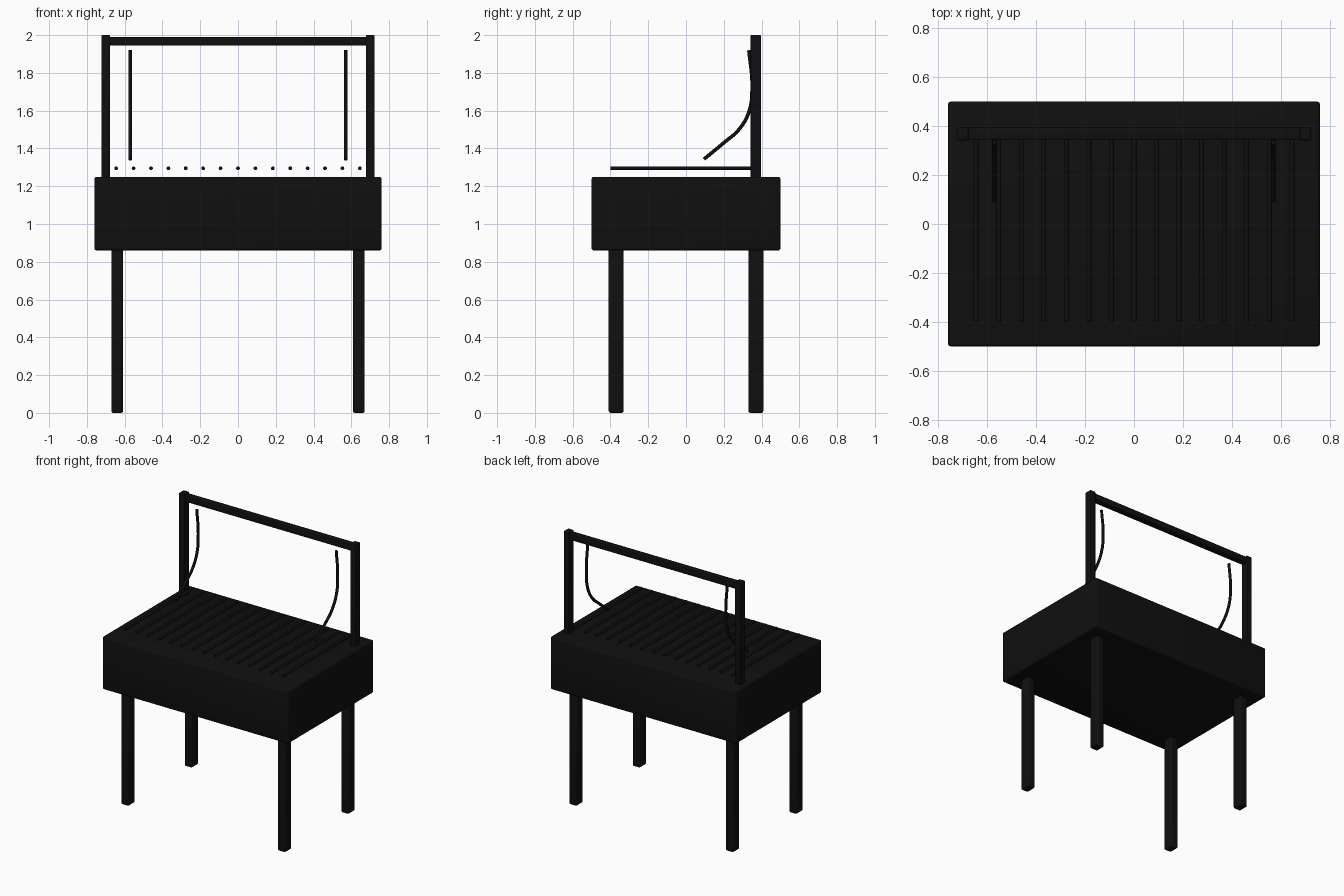
import bpy
import bmesh
from mathutils import Matrix, Vector

default = bpy.data.objects.get("Cube")
if default:
    bpy.data.objects.remove(default, do_unlink=True)

# Single black finish
black = bpy.data.materials.new("black_finish")
black.use_nodes = True
colour = (0.005, 0.005, 0.005, 1)
black.diffuse_color = colour
black.node_tree.nodes["Principled BSDF"].inputs["Base Color"].default_value = colour


def smooth(obj):
    bpy.ops.object.select_all(action="DESELECT")
    obj.select_set(True)
    bpy.context.view_layer.objects.active = obj
    bpy.ops.object.shade_smooth_by_angle()


def finish(name, data):
    obj = bpy.data.objects.new(name, data)
    data.materials.append(black)
    bpy.context.collection.objects.link(obj)
    return obj


def box(name, low, high, bevel):
    """Rounded-edge block between two corners."""
    low, high = Vector(low), Vector(high)
    bm = bmesh.new()
    bmesh.ops.create_cube(bm, size=1)
    bmesh.ops.scale(bm, vec=high - low, verts=bm.verts)
    bmesh.ops.translate(bm, vec=(low + high) / 2, verts=bm.verts)
    bmesh.ops.bevel(bm, geom=bm.edges[:], offset=bevel, segments=3,
                    profile=0.5, affect="EDGES", clamp_overlap=True)
    mesh = bpy.data.meshes.new(name)
    bm.to_mesh(mesh)
    bm.free()
    smooth(finish(name, mesh))


def rod(name, x, z, front, back, radius):
    """Round bar running front to back."""
    bm = bmesh.new()
    bmesh.ops.create_cone(bm, cap_ends=True, segments=16, radius1=radius,
                          radius2=radius, depth=back - front)
    bmesh.ops.rotate(bm, matrix=Matrix.Rotation(1.5708, 3, "X"), verts=bm.verts)
    bmesh.ops.translate(bm, vec=(x, (front + back) / 2, z), verts=bm.verts)
    mesh = bpy.data.meshes.new(name)
    bm.to_mesh(mesh)
    bm.free()
    smooth(finish(name, mesh))


def cable(name, x, path, radius):
    """Round cable following a side profile of (y, z) points."""
    curve = bpy.data.curves.new(name, "CURVE")
    curve.dimensions = "3D"
    curve.bevel_depth = radius
    curve.bevel_resolution = 3
    curve.use_fill_caps = True
    spline = curve.splines.new("BEZIER")
    spline.bezier_points.add(len(path) - 1)
    for point, (y, z) in zip(spline.bezier_points, path):
        point.co = (x, y, z)
        point.handle_left_type = point.handle_right_type = "AUTO"
    finish(name, curve)


# Firebox body
box("body", (-0.76, -0.5, 0.86), (0.76, 0.5, 1.25), 0.012)

# Legs, and the posts of the rear frame
for side, s in (("right", -1), ("left", 1)):
    x = 0.64 * s
    for end, y in (("front", -0.37), ("back", 0.37)):
        box(f"{end}_{side}_leg", (x - 0.031, y - 0.039, 0),
            (x + 0.031, y + 0.039, 0.88), 0.01)
    x = 0.7 * s
    box(f"{side}_post", (x - 0.023, 0.342, 1.24), (x + 0.023, 0.397, 2), 0.005)
    # Hanging cable that sweeps forward at its lower end
    cable(f"{side}_cable", 0.57 * s,
          [(0.333, 1.92), (0.35, 1.73), (0.335, 1.6), (0.28, 1.5), (0.2, 1.43), (0.095, 1.343)],
          0.01)

# Top beam of the frame
box("top_beam", (-0.7, 0.345, 1.945), (0.7, 0.394, 1.99), 0.005)

# Grill bars
count = 15
for i in range(count):
    rod(f"grill_bar_{i + 1}", -0.645 + 1.29 * i / (count - 1), 1.295, -0.4, 0.39, 0.01)
